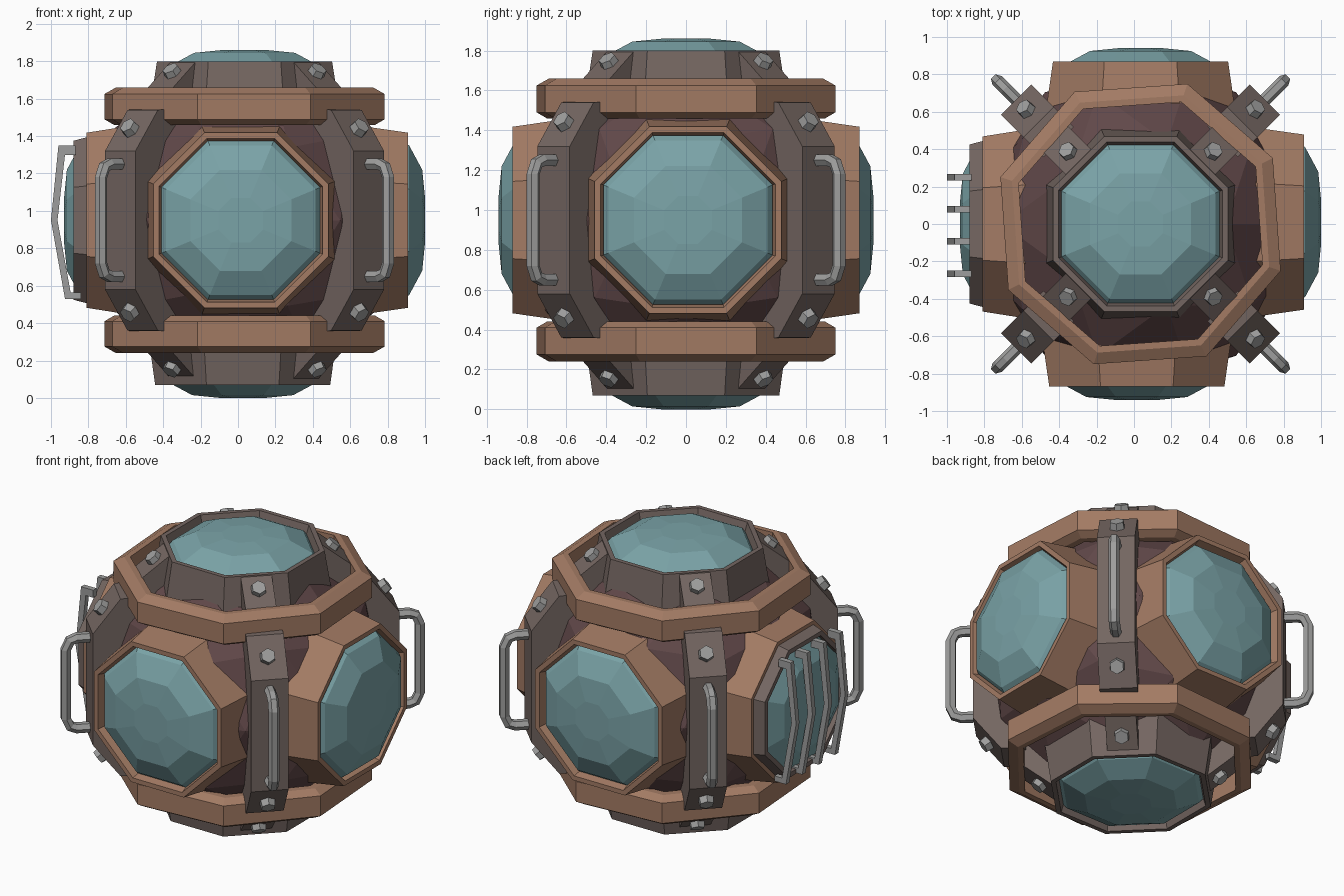
import bpy, bmesh, math
from mathutils import Vector, Matrix

cube = bpy.data.objects.get("Cube")
if cube:
    bpy.data.objects.remove(cube, do_unlink=True)

CENTRE = Vector((0.035, 0, 0.95))


def material(name, r, g, b):
    lin = [((c / 255 + 0.055) / 1.055) ** 2.4 for c in (r, g, b)] + [1]
    m = bpy.data.materials.new(name)
    m.use_nodes = True
    m.diffuse_color = lin
    m.node_tree.nodes["Principled BSDF"].inputs["Base Color"].default_value = lin
    return m


GLASS = material("teal glass", 122, 163, 167)
COPPER = material("copper brown", 163, 123, 100)
IRON = material("grey brown iron", 116, 102, 97)
HULL = material("dark maroon", 97, 72, 73)
STEEL = material("light steel", 158, 158, 157)


def finish(name, bm, mat, matrix):
    bmesh.ops.recalc_face_normals(bm, faces=bm.faces)
    bm.transform(matrix)
    me = bpy.data.meshes.new(name)
    bm.to_mesh(me)
    bm.free()
    me.materials.append(mat)
    ob = bpy.data.objects.new(name, me)
    bpy.context.collection.objects.link(ob)
    return ob


def octagon_lathe(name, profile, mat, matrix, closed=False, turn=22.5):
    """Sweep (flat radius, height) points round eight sides."""
    bm = bmesh.new()
    rings = []
    for flat, h in profile:
        r = flat / math.cos(math.pi / 8)
        rings.append([bm.verts.new((r * math.cos(a), r * math.sin(a), h))
                      for a in (math.radians(turn + 45 * i) for i in range(8))])
    pairs = list(zip(rings, rings[1:]))
    if closed:
        pairs.append((rings[-1], rings[0]))
    for a, b in pairs:
        for i in range(8):
            j = (i + 1) % 8
            bm.faces.new((a[i], a[j], b[j], b[i]))
    if not closed:
        bm.faces.new(rings[-1])
    return finish(name, bm, mat, matrix)


def prism(name, points, width, mat, matrix):
    """Extrude an x-z outline evenly about y = 0."""
    bm = bmesh.new()
    face = bm.faces.new([bm.verts.new((x, -width / 2, z)) for x, z in points])
    new = bmesh.ops.extrude_face_region(bm, geom=[face])["geom"]
    moved = [v for v in new if isinstance(v, bmesh.types.BMVert)]
    bmesh.ops.translate(bm, verts=moved, vec=(0, width, 0))
    return finish(name, bm, mat, matrix)


def bolt(name, p, normal, matrix):
    bm = bmesh.new()
    bmesh.ops.create_cone(bm, cap_ends=True, segments=6, radius1=0.052,
                          radius2=0.045, depth=0.06)
    turn = Vector((normal[0], 0, normal[1])).to_track_quat('Z', 'Y').to_matrix().to_4x4()
    place = Matrix.Translation((p[0], 0, p[1]))
    finish(name, bm, STEEL, matrix @ place @ turn)


def pipe(name, points, radius, mat, matrix):
    """Sweep a hexagon along a path in the x-z plane."""
    bm = bmesh.new()
    path = [Vector((x, 0, z)) for x, z in points]
    rings = []
    for i, p in enumerate(path):
        t = (path[min(i + 1, len(path) - 1)] - path[max(i - 1, 0)]).normalized()
        side, across = Vector((0, 1, 0)), t.cross(Vector((0, 1, 0)))
        rings.append([bm.verts.new(p + radius * (math.cos(a) * side + math.sin(a) * across))
                      for a in (math.pi * k / 3 for k in range(6))])
    for a, b in zip(rings, rings[1:]):
        for k in range(6):
            bm.faces.new((a[k], a[(k + 1) % 6], b[(k + 1) % 6], b[k]))
    bm.faces.new(rings[0])
    bm.faces.new(rings[-1])
    finish(name, bm, mat, matrix)


at_centre = Matrix.Translation(CENTRE)

# Faceted hull
bm = bmesh.new()
bmesh.ops.create_icosphere(bm, subdivisions=2, radius=0.87)
finish("hull", bm, HULL, at_centre)

# Six portholes: direction, rim distance, glass distance, sideways shift, colour
portholes = {
    "front": ((0, -1, 0), 0.87, 0.94, (-0.02, 0, 0), COPPER),
    "back": ((0, 1, 0), 0.87, 0.94, (0, 0, 0), COPPER),
    "left": ((1, 0, 0), 0.875, 0.965, (0, 0.01, 0), COPPER),
    "right": ((-1, 0, 0), 0.845, 0.965, (0, 0, 0), COPPER),
    "top": ((0, 0, 1), 0.85, 0.91, (0, 0, 0), IRON),
    "bottom": ((0, 0, -1), 0.88, 0.95, (-0.01, 0, 0), IRON),
}
for side, (axis, rim, apex, shift, mat) in portholes.items():
    turn = Vector(axis).to_track_quat('Z', 'Y').to_matrix().to_4x4()
    place = Matrix.Translation(CENTRE + Vector(shift)) @ turn
    octagon_lathe(side + "_collar", [(0.51, 0.58), (0.468, rim), (0.438, rim),
                                     (0.415, rim - 0.08), (0.415, 0.58)],
                  mat, place, closed=True)
    octagon_lathe(side + "_glass", [(0.425, apex - 0.12), (0.40, apex - 0.085),
                                    (0.27, apex - 0.015), (0.12, apex)], GLASS, place)

# Belts above and below the side portholes
for name, s in (("upper_belt", 1), ("lower_belt", -1)):
    outline = [(0.635, 0.71), (0.67, 0.71), (0.73, 0.675), (0.73, 0.54),
               (0.68, 0.51), (0.635, 0.51)]
    octagon_lathe(name, [(r, s * h) for r, h in outline], COPPER, at_centre,
                  closed=True, turn=26.5)

# Corner struts with brackets, bolts and handles
for k, corner in enumerate(("back_left", "back_right", "front_right", "front_left")):
    frame = at_centre @ Matrix.Rotation(math.radians(45 + 90 * k), 4, 'Z')
    half = [(0.94, 0.37), (0.77, 0.59), (0.62, 0.6)]
    prism(corner + "_strut", half + [(r, -z) for r, z in reversed(half)], 0.23, IRON, frame)
    grip = [(0.92, 0.3), (1.02, 0.3), (1.06, 0.285), (1.085, 0.23)]
    pipe(corner + "_handle", grip + [(r, -z) for r, z in reversed(grip)], 0.034, STEEL, frame)
    for end, s in (("upper", 1), ("lower", -1)):
        label = corner + "_" + end
        prism(label + "_bracket", [(0.66, s * 0.55), (0.66, s * 0.69),
                                   (0.46, s * 0.85), (0.46, s * 0.55)], 0.19, IRON, frame)
        bolt(label + "_strut_bolt", (0.865, s * 0.49), (0.22, s * 0.17), frame)
        bolt(label + "_bracket_bolt", (0.545, s * 0.79), (0.16, s * 0.2), frame)

# Guard frame and bars over the right porthole
turn = Vector((-1, 0, 0)).to_track_quat('Z', 'Y').to_matrix().to_4x4()
octagon_lathe("guard_frame", [(0.455, 0.80), (0.425, 0.915), (0.395, 0.915), (0.395, 0.80)],
              IRON, at_centre @ turn, closed=True)
bar = [(-0.87, 1.35), (-0.96, 1.35), (-1.0, 0.95), (-0.925, 0.53), (-0.84, 0.53),
       (-0.84, 0.565), (-0.895, 0.565), (-0.965, 0.95), (-0.925, 1.30), (-0.87, 1.30)]
for i in range(4):
    prism(f"guard_bar_{i + 1}", bar, 0.035, STEEL,
          Matrix.Translation((0, -0.265 + 0.172 * i, 0)))
